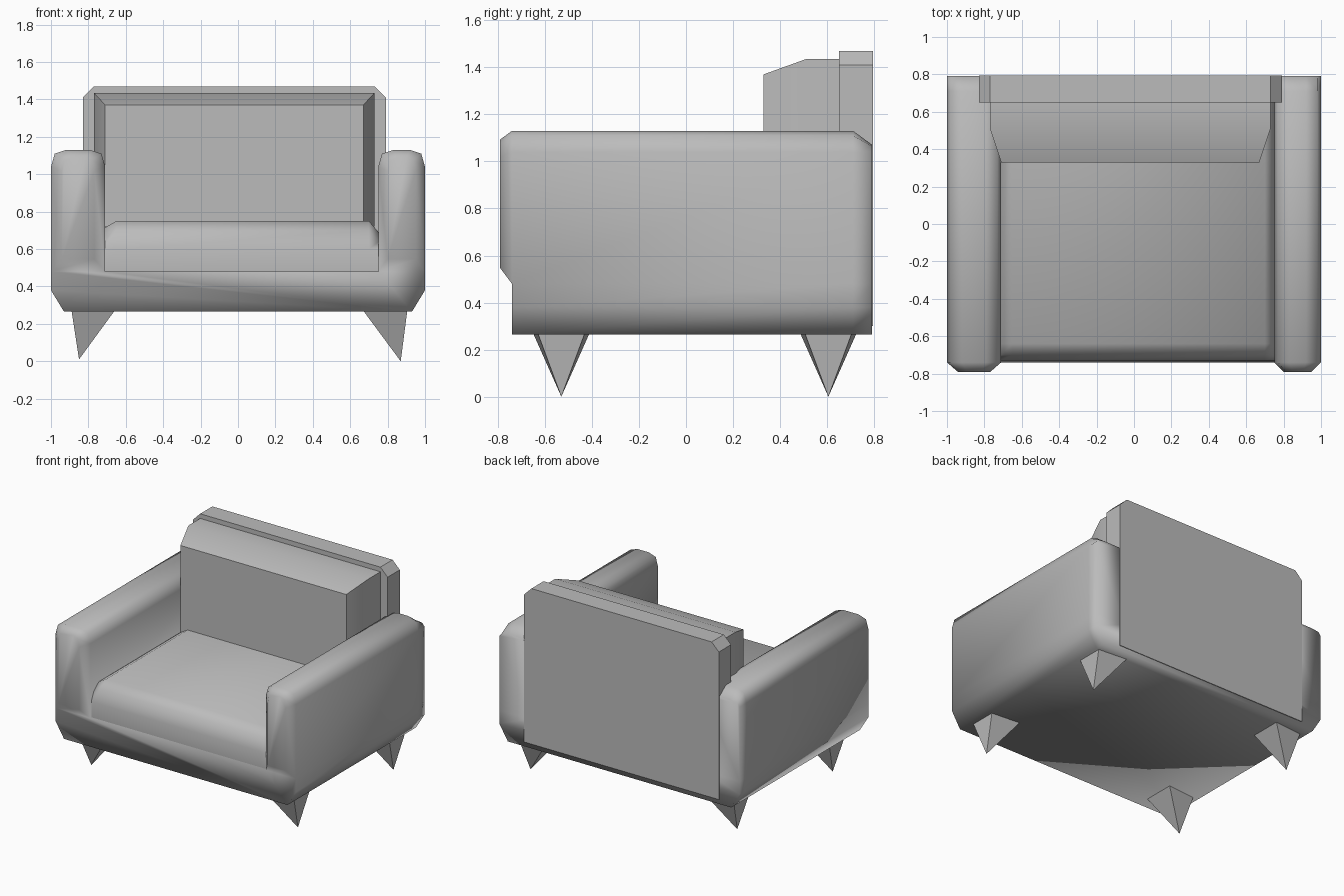
import bpy, bmesh, math
from mathutils import Vector

if "Cube" in bpy.data.objects:
    bpy.data.objects.remove(bpy.data.objects["Cube"], do_unlink=True)

GREY = (0.5, 0.5, 0.5, 1)
grey = bpy.data.materials.new("plain grey")
grey.use_nodes = True
grey.diffuse_color = GREY
grey.node_tree.nodes["Principled BSDF"].inputs["Base Color"].default_value = GREY


def finish(name, bm, smooth_angle=None):
    bmesh.ops.recalc_face_normals(bm, faces=bm.faces)
    mesh = bpy.data.meshes.new(name)
    bm.to_mesh(mesh)
    bm.free()
    mesh.materials.append(grey)
    obj = bpy.data.objects.new(name, mesh)
    bpy.context.collection.objects.link(obj)
    if smooth_angle:
        bpy.ops.object.select_all(action='DESELECT')
        obj.select_set(True)
        bpy.context.view_layer.objects.active = obj
        bpy.ops.object.shade_smooth_by_angle(angle=math.radians(smooth_angle))
    return obj


def bridge(bm, a, b):
    for i in range(len(a)):
        j = (i + 1) % len(a)
        bm.faces.new((a[i], a[j], b[j], b[i]))


def loft(rings):
    """Closed solid through matching rings of points."""
    bm = bmesh.new()
    loops = [[bm.verts.new(p) for p in ring] for ring in rings]
    for a, b in zip(loops, loops[1:]):
        bridge(bm, a, b)
    bm.faces.new(loops[0])
    bm.faces.new(loops[-1])
    return bm


# Base and arms: one U-shaped profile run from front to back
def arm_top(outer, inner):
    s = 1 if outer > 0 else -1
    return [(outer, 0.48), (outer, 1.04), (outer - s * .02, 1.11), (outer - s * .08, 1.13),
            (inner + s * .08, 1.13), (inner + s * .02, 1.11), (inner, 1.04), (inner, 0.48)]


left, right = arm_top(1, 0.75), arm_top(-1, -0.71)[::-1]
profile = [(-.93, .265), (.93, .265), (1, .38)] + left + right + [(-1, .38)]


def rolled(z):
    return z if z < 1.04 else 1.04 + (z - 1.04) * .35


bm = bmesh.new()
front = [bm.verts.new((x, -.74, z)) for x, z in profile]
rear = [bm.verts.new((x, .71, z)) for x, z in profile]
end = [bm.verts.new((x, .79, rolled(z))) for x, z in profile]
bridge(bm, front, rear)
bridge(bm, rear, end)
for loop in (front, end):
    bm.faces.new(loop[:4] + [loop[10], loop[11], loop[18], loop[19]])
for start in (3, 11):
    bm.faces.new(end[start:start + 8])
    # padded front of each arm
    rim = front[start:start + 8]
    cx = sum(v.co.x for v in rim) / 8
    pad = [bm.verts.new((cx + (v.co.x - cx) * .6, -.79, .82 + (v.co.z - .805) * .84)) for v in rim]
    bridge(bm, rim, pad)
    bm.faces.new(pad)
finish("base_and_arms", bm, 100)

# Seat cushion: rounded front and softened side edges
seat_rings = []
for x, drop in ((-.712, .035), (-.65, 0), (.70, 0), (.752, .06)):
    side = [(-.725, .47), (-.73, .60), (-.70, .70), (-.64, .75), (.66, .75), (.66, .47)]
    seat_rings.append([(x, y, z - drop if z > .65 else z) for y, z in side])
finish("seat_cushion", loft(seat_rings), 75)

# Back cushion: tapers toward the front and top
back_rings = []
for y, x0, x1, top in ((.33, -.71, .67, 1.37), (.51, -.77, .73, 1.435), (.66, -.77, .73, 1.435)):
    back_rings.append([(x0, y, .72), (x1, y, .72), (x1, y, top), (x0, y, top)])
finish("back_cushion", loft(back_rings), 60)

# Back panel with clipped top corners
outline = [(-.83, .30), (.79, .30), (.79, 1.41), (.73, 1.47), (-.77, 1.47), (-.83, 1.41)]
finish("back_panel", loft([[(x, y, z) for x, z in outline] for y in (.65, .795)]))

# Legs: inverted pyramids splayed outward
for side, sx, inner, outer, tip_x, tip_z in (("left", 1, .67, .905, .87, 0),
                                             ("right", -1, .66, .89, .85, .01)):
    for place, y in (("front", -.53), ("rear", .605)):
        bm = bmesh.new()
        top = [bm.verts.new((sx * x, y + dy, .27)) for x, dy in
               ((inner, -.12), (outer, -.10), (outer, .10), (inner, .12))]
        tip = bm.verts.new((sx * tip_x, y, tip_z))
        bm.faces.new(top)
        for i in range(4):
            bm.faces.new((top[i], top[(i + 1) % 4], tip))
        finish(f"{place}_{side}_leg", bm)
